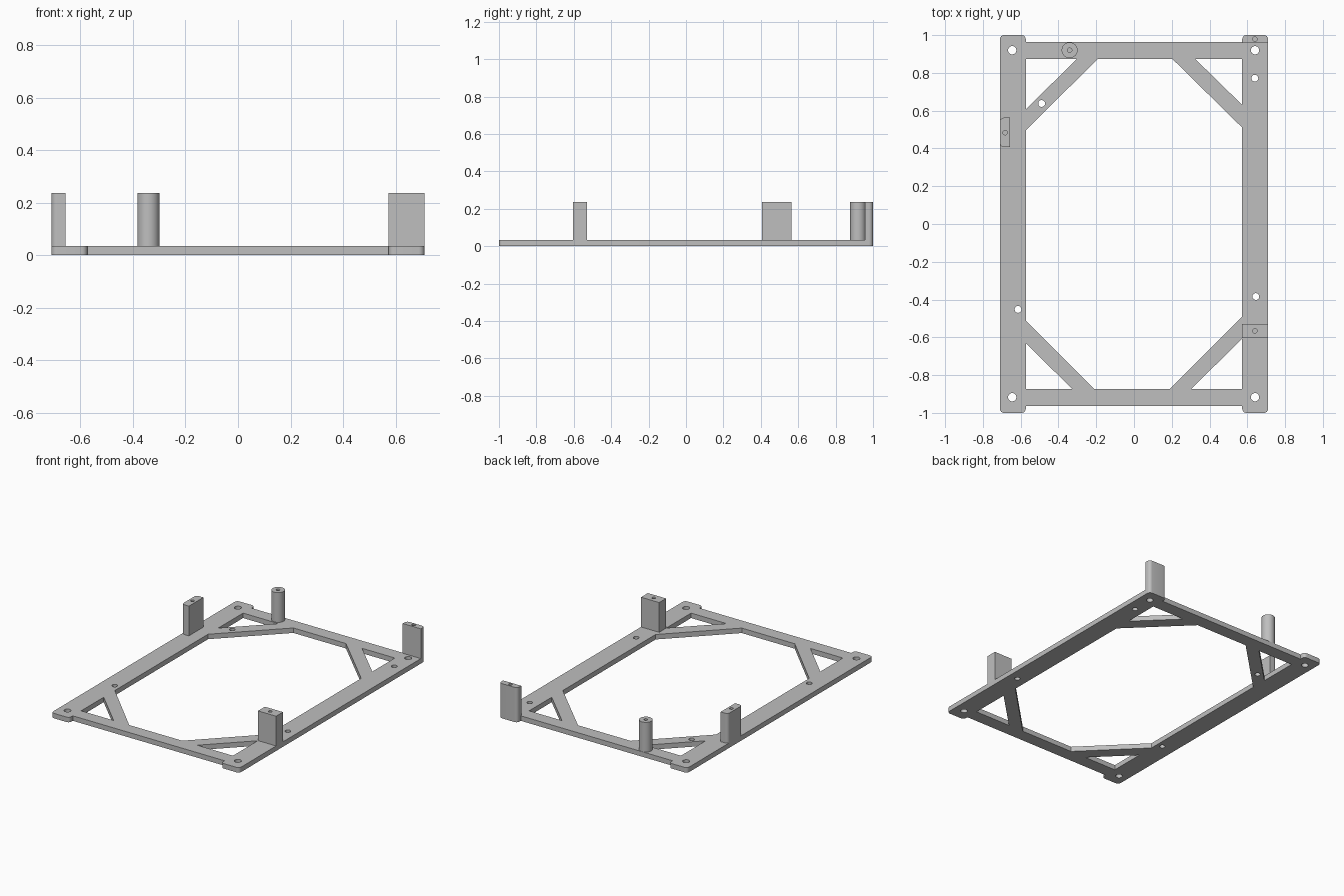
import bpy, bmesh, math

cube = bpy.data.objects.get("Cube")
if cube:
    bpy.data.objects.remove(cube, do_unlink=True)

PLATE_TOP, POST_TOP = 0.034, 0.237
RAIL_IN, RAIL_OUT = 0.573, 0.71     # side rails, distance from centre
BAR_IN, BAR_OUT = 0.873, 0.963      # end bars, distance from centre
R = 0.022                           # corner rounding

grey = bpy.data.materials.new("light grey")
grey.use_nodes = True
colour = (0.52, 0.52, 0.52, 1)
grey.diffuse_color = colour
grey.node_tree.nodes["Principled BSDF"].inputs["Base Color"].default_value = colour


def arc(cx, cy, r, start, end, steps):
    """Points along an arc, angles in degrees."""
    return [(cx + r * math.cos(math.radians(start + (end - start) * i / steps)),
             cy + r * math.sin(math.radians(start + (end - start) * i / steps)))
            for i in range(steps + 1)]


def circle(cx, cy, r, steps=32):
    return arc(cx, cy, r, 0, 360, steps)[:-1]


def extrude_loops(name, loops, z0, z1):
    """Solid from an outer loop and any hole loops, between two heights."""
    curve = bpy.data.curves.new(name + "_profile", 'CURVE')
    curve.dimensions = '2D'
    curve.fill_mode = 'BOTH'
    curve.extrude = (z1 - z0) / 2
    for loop in loops:
        spline = curve.splines.new('POLY')
        spline.points.add(len(loop) - 1)
        for point, (x, y) in zip(spline.points, loop):
            point.co = (x, y, 0, 1)
        spline.use_cyclic_u = True
    profile = bpy.data.objects.new(name + "_profile", curve)
    bpy.context.collection.objects.link(profile)
    bpy.context.view_layer.update()
    evaluated = profile.evaluated_get(bpy.context.evaluated_depsgraph_get())
    mesh = bpy.data.meshes.new_from_object(evaluated)
    bpy.data.objects.remove(profile, do_unlink=True)
    bpy.data.curves.remove(curve)

    bm = bmesh.new()
    bm.from_mesh(mesh)
    bmesh.ops.remove_doubles(bm, verts=bm.verts, dist=1e-4)
    bmesh.ops.recalc_face_normals(bm, faces=bm.faces)
    bmesh.ops.translate(bm, verts=bm.verts, vec=(0, 0, (z0 + z1) / 2))
    bm.to_mesh(mesh)
    bm.free()
    mesh.name = name
    mesh.materials.clear()
    mesh.materials.append(grey)
    obj = bpy.data.objects.new(name, mesh)
    bpy.context.collection.objects.link(obj)
    bpy.ops.object.select_all(action='DESELECT')
    obj.select_set(True)
    bpy.context.view_layer.objects.active = obj
    bpy.ops.object.shade_smooth_by_angle(angle=math.radians(35))
    return obj


# Frame outline: one quarter, mirrored round the four corners
quarter = ([(RAIL_IN, BAR_OUT)]
           + arc(RAIL_IN + R, 1 - R, R, 180, 90, 6)
           + arc(RAIL_OUT - R, 1 - R, R, 90, 0, 6))
outline = []
for sx, sy in ((1, 1), (1, -1), (-1, -1), (-1, 1)):
    points = [(sx * x, sy * y) for x, y in quarter]
    outline += points if sx * sy > 0 else points[::-1]

# Corner braces: (sx, sy, inner edge x on bar, inner edge y on rail,
#                 outer edge x on bar, outer edge y on rail)
braces = [(1, 1, 0.204, 0.51, 0.325, 0.63),
          (1, -1, 0.19, 0.49, 0.304, 0.606),
          (-1, -1, 0.21, 0.51, 0.328, 0.63),
          (-1, 1, 0.193, 0.495, 0.304, 0.606)]
opening, windows = [], []
for sx, sy, bx, ry, ox, oy in braces:
    edge = [(sx * bx, sy * BAR_IN), (sx * RAIL_IN, sy * ry)]
    opening += edge if sx * sy > 0 else edge[::-1]
    windows.append([(sx * ox, sy * BAR_IN), (sx * RAIL_IN, sy * BAR_IN),
                    (sx * RAIL_IN, sy * oy)])

# Screw holes through the frame
corner_holes = [circle(x, y, 0.022) for x in (-0.645, 0.641) for y in (-0.917, 0.92)]
small_holes = [circle(x, y, 0.018) for x, y in
               ((-0.489, 0.638), (0.64, 0.772), (0.645, -0.384), (-0.614, -0.452))]
extrude_loops("frame_plate", [outline, opening] + windows + corner_holes + small_holes,
              0, PLATE_TOP)

# Standing posts, each with a screw hole in the top
left_out = -RAIL_OUT
posts = {
    "right_rail_post": (
        [(-0.656, 0.407), (-0.656, 0.563)]
        + arc(left_out + R, 0.563 - R, R, 90, 180, 6)
        + arc(left_out + R, 0.407 + R, R, 180, 270, 6), (-0.682, 0.484)),
    "left_rail_post": (
        [(RAIL_IN, -0.603), (RAIL_OUT, -0.603), (RAIL_OUT, -0.529), (RAIL_IN, -0.529)],
        (0.64, -0.566)),
    "back_corner_post": (
        [(RAIL_IN, 0.958), (RAIL_OUT, 0.958)]
        + arc(RAIL_OUT - R, 1 - R, R, 0, 90, 6)
        + arc(RAIL_IN + R, 1 - R, R, 90, 180, 6), (0.64, 0.979)),
    "round_post": (circle(-0.341, 0.92, 0.042, 48), (-0.341, 0.92)),
}
for name, (shape, hole) in posts.items():
    extrude_loops(name, [shape, circle(*hole, 0.012, 24)], PLATE_TOP, POST_TOP)
